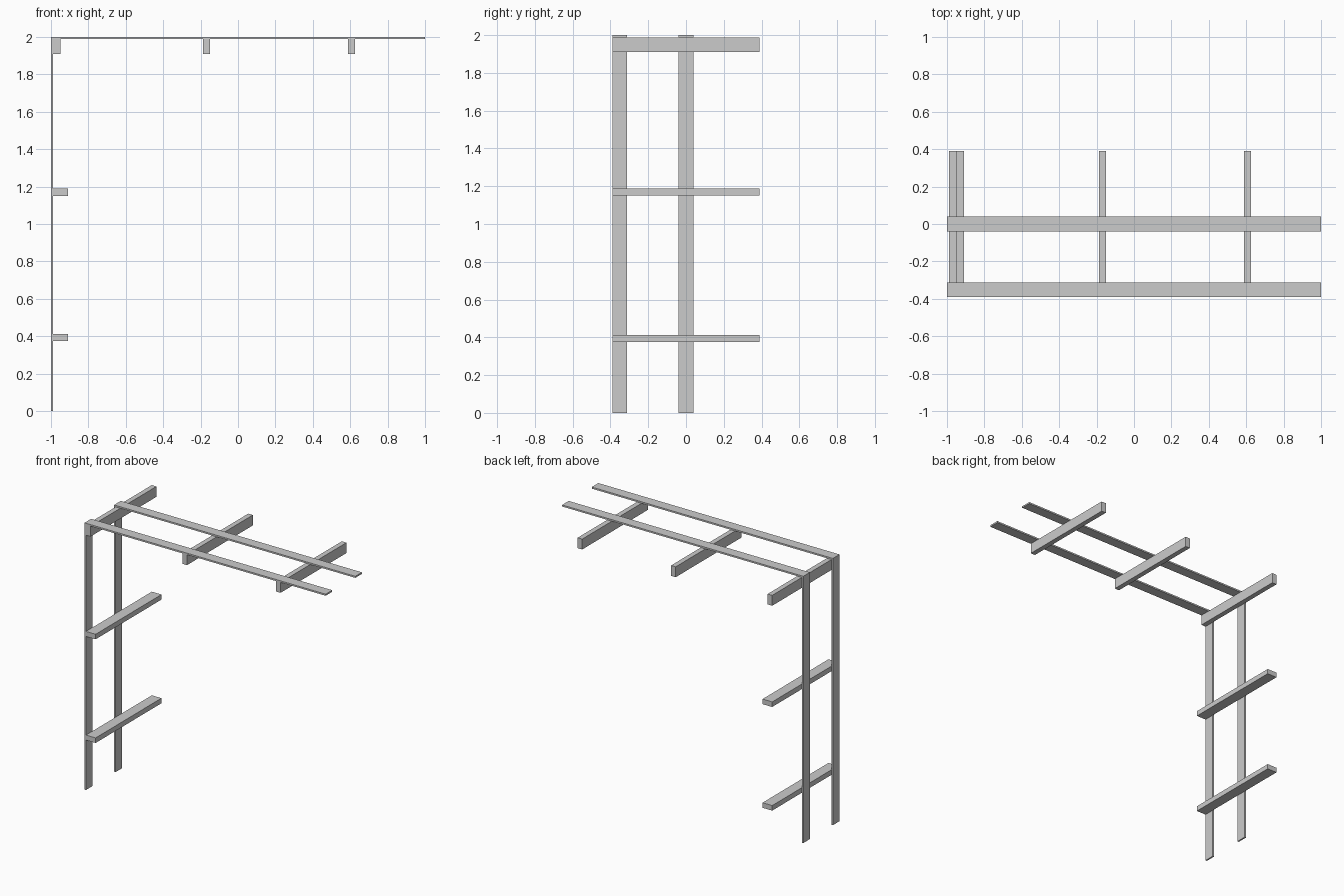
import bpy

if "Cube" in bpy.data.objects:
    bpy.data.objects.remove(bpy.data.objects["Cube"])


def box(name, x, y, z):
    """Box spanning the given (min, max) ranges."""
    (x0, x1), (y0, y1), (z0, z1) = x, y, z
    bpy.ops.mesh.primitive_cube_add(
        size=1, location=((x0 + x1) / 2, (y0 + y1) / 2, (z0 + z1) / 2))
    ob = bpy.context.object
    ob.name = name
    ob.scale = (x1 - x0, y1 - y0, z1 - z0)
    bpy.ops.object.transform_apply(location=False, rotation=False, scale=True)


T = 0.012        # slat thickness
THIN = 0.038     # beam short side
DEEP = 0.078     # beam long side
HALF = 0.39      # half length of the beams along y
TOP = 2.0 - T    # underside of the roof slats
WALL = -1.0 + T  # inner face of the wall slats

# Slats: one roof board and one wall board at each position
for side, yc in (("front", -0.351), ("middle", 0.0)):
    y = (yc - 0.039, yc + 0.039)
    box(side + "_roof_slat", (-1, 1), y, (TOP, 2))
    box(side + "_wall_slat", (-1, WALL), y, (0, TOP))

# Roof beams standing on edge below the roof slats
for i, xc in enumerate((WALL + THIN / 2, -0.169, 0.607)):
    box(f"roof_beam_{i + 1}", (xc - THIN / 2, xc + THIN / 2),
        (-HALF, HALF), (TOP - DEEP, TOP))

# Wall beams lying flat against the wall slats
for i, zc in enumerate((0.393, 1.17)):
    box(f"wall_beam_{i + 1}", (WALL, WALL + DEEP + 0.002),
        (-HALF, HALF), (zc - THIN / 2, zc + THIN / 2))
